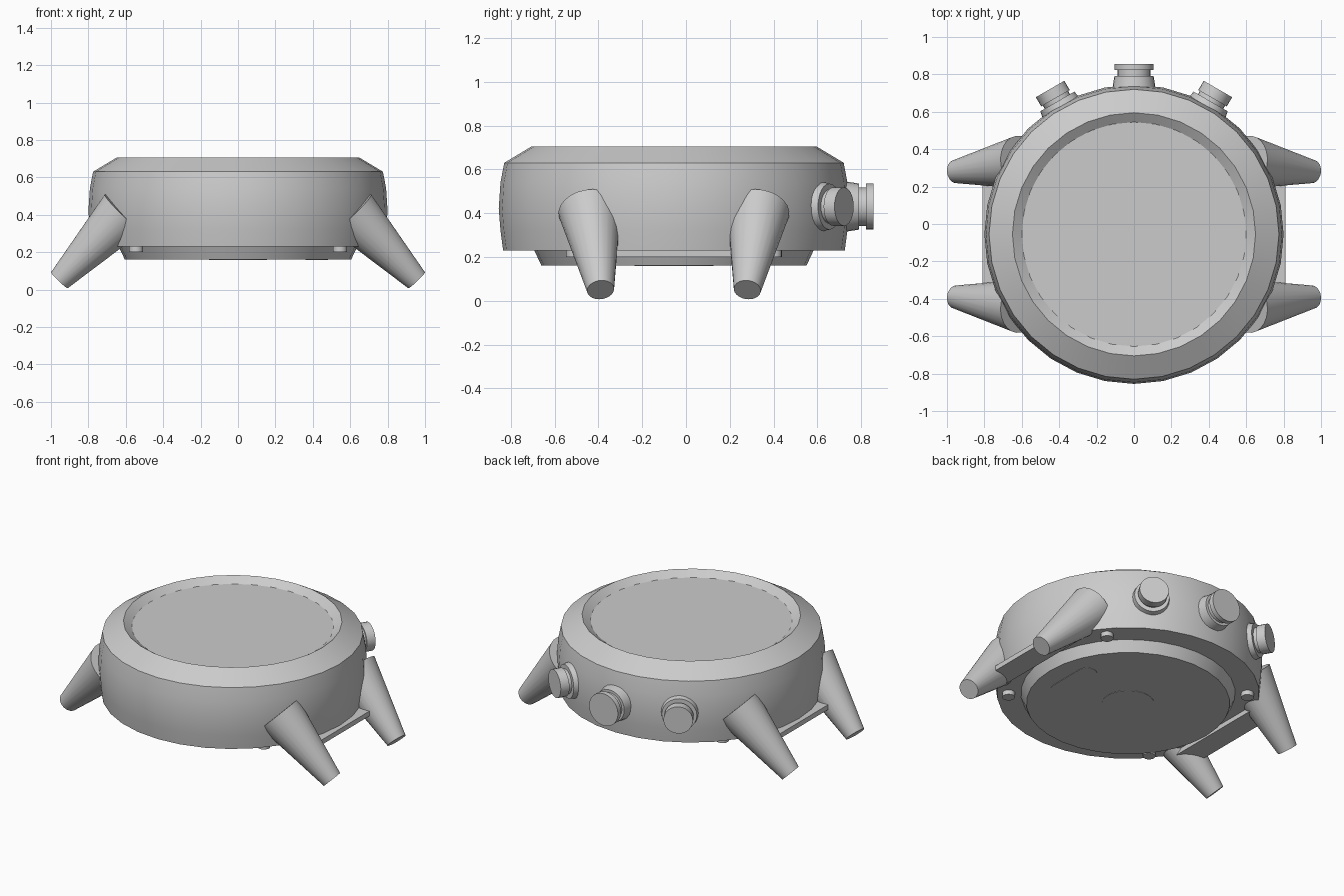
import bpy, bmesh, math
from mathutils import Vector, Matrix

cube = bpy.data.objects.get("Cube")
if cube:
    bpy.data.objects.remove(cube)

CENTRE = Vector((0, -0.055, 0))

metal = bpy.data.materials.new("plain grey")
metal.use_nodes = True
GREY = (0.6, 0.6, 0.6, 1)
metal.diffuse_color = GREY
metal.node_tree.nodes["Principled BSDF"].inputs["Base Color"].default_value = GREY


def finish(name, bm, matrix=Matrix.Identity(4)):
    bmesh.ops.recalc_face_normals(bm, faces=bm.faces)
    mesh = bpy.data.meshes.new(name)
    bm.to_mesh(mesh)
    bm.free()
    mesh.materials.append(metal)
    obj = bpy.data.objects.new(name, mesh)
    bpy.context.collection.objects.link(obj)
    obj.matrix_world = Matrix.Translation(CENTRE) @ matrix
    bpy.ops.object.select_all(action="DESELECT")
    obj.select_set(True)
    bpy.context.view_layer.objects.active = obj
    bpy.ops.object.shade_smooth_by_angle(angle=math.radians(25))
    return obj


def lathe(name, profile, sides=32, start=Vector(), axis=Vector((0, 0, 1))):
    """Turned solid: (radius, distance) pairs about an axis, capped at both ends."""
    bm = bmesh.new()
    rings = []
    for r, d in profile:
        angles = [math.tau * i / sides for i in range(sides)]
        rings.append([bm.verts.new((r * math.cos(a), r * math.sin(a), d)) for a in angles])
    for low, high in zip(rings, rings[1:]):
        for i in range(sides):
            j = (i + 1) % sides
            bm.faces.new((low[i], low[j], high[j], high[i]))
    bm.faces.new(rings[0])
    bm.faces.new(rings[-1])
    turn = axis.to_track_quat("Z", "Y").to_matrix().to_4x4()
    return finish(name, bm, Matrix.Translation(start) @ turn)


def box(name, low, high):
    bm = bmesh.new()
    bmesh.ops.create_cube(bm, size=1)
    low, high = Vector(low), Vector(high)
    for v in bm.verts:
        v.co = (low + high) / 2 + v.co * (high - low)
    return finish(name, bm)


# Case with bezel, sloped rim and recessed glass
lathe("case", [(0.78, 0.23), (0.792, 0.32), (0.8, 0.42), (0.792, 0.54), (0.775, 0.63),
               (0.65, 0.705), (0.6, 0.67)])

# Back cover with a round sensor window and a slot plate
lathe("back_cover", [(0.605, 0.16), (0.64, 0.235)])
lathe("sensor_window", [(0.155, 0.158), (0.155, 0.165)])
bm = bmesh.new()
outline = []
for end in (0, 1):
    for i in range(9):
        a = math.pi * (end + i / 8)
        outline.append(bm.verts.new((0.42 + 0.06 * math.cos(a),
                                     (0.12 - 0.24 * end) + 0.06 * math.sin(a), 0.158)))
slot = bm.faces.new(outline)
raised = bmesh.ops.extrude_face_region(bm, geom=[slot])["geom"]
bmesh.ops.translate(bm, vec=(0, 0, 0.007),
                    verts=[g for g in raised if isinstance(g, bmesh.types.BMVert)])
finish("slot_plate", bm)

# Strap lugs, cover pegs and strap bars, mirrored to every side
for sx, x_name in ((1, "left"), (-1, "right")):
    for sy, y_name in ((1, "back"), (-1, "front")):
        tip = Vector((0.955 * sx, 0.335 * sy, 0.05))
        root = Vector((0.61 * sx, 0.385 * sy, 0.41))
        lathe(f"lug_{y_name}_{x_name}", [(0.062, 0), (0.143, (root - tip).length)],
              24, tip, root - tip)
        lathe(f"peg_{y_name}_{x_name}", [(0.038, 0.2), (0.038, 0.24)], 16,
              Vector((0.545 * sx, 0.455 * sy, 0)))
    inner, outer = sorted((0.66 * sx, 0.81 * sx))
    box(f"strap_bar_{x_name}", (inner, -0.36, 0.2), (outer, 0.36, 0.232))

# Crown and the two push buttons around the rear edge
crown = [(0.125, 0.72), (0.105, 0.845), (0.088, 0.845), (0.088, 0.878), (0.105, 0.878), (0.105, 0.91)]
button = [(0.125, 0.72), (0.105, 0.82), (0.078, 0.82), (0.078, 0.84), (0.088, 0.84), (0.088, 0.897)]
for name, degrees, profile in (("crown", 90, crown), ("button_left", 60, button),
                               ("button_right", 120, button)):
    a = math.radians(degrees)
    lathe(name, profile, 24, Vector((0, 0, 0.43)), Vector((math.cos(a), math.sin(a), 0)))
